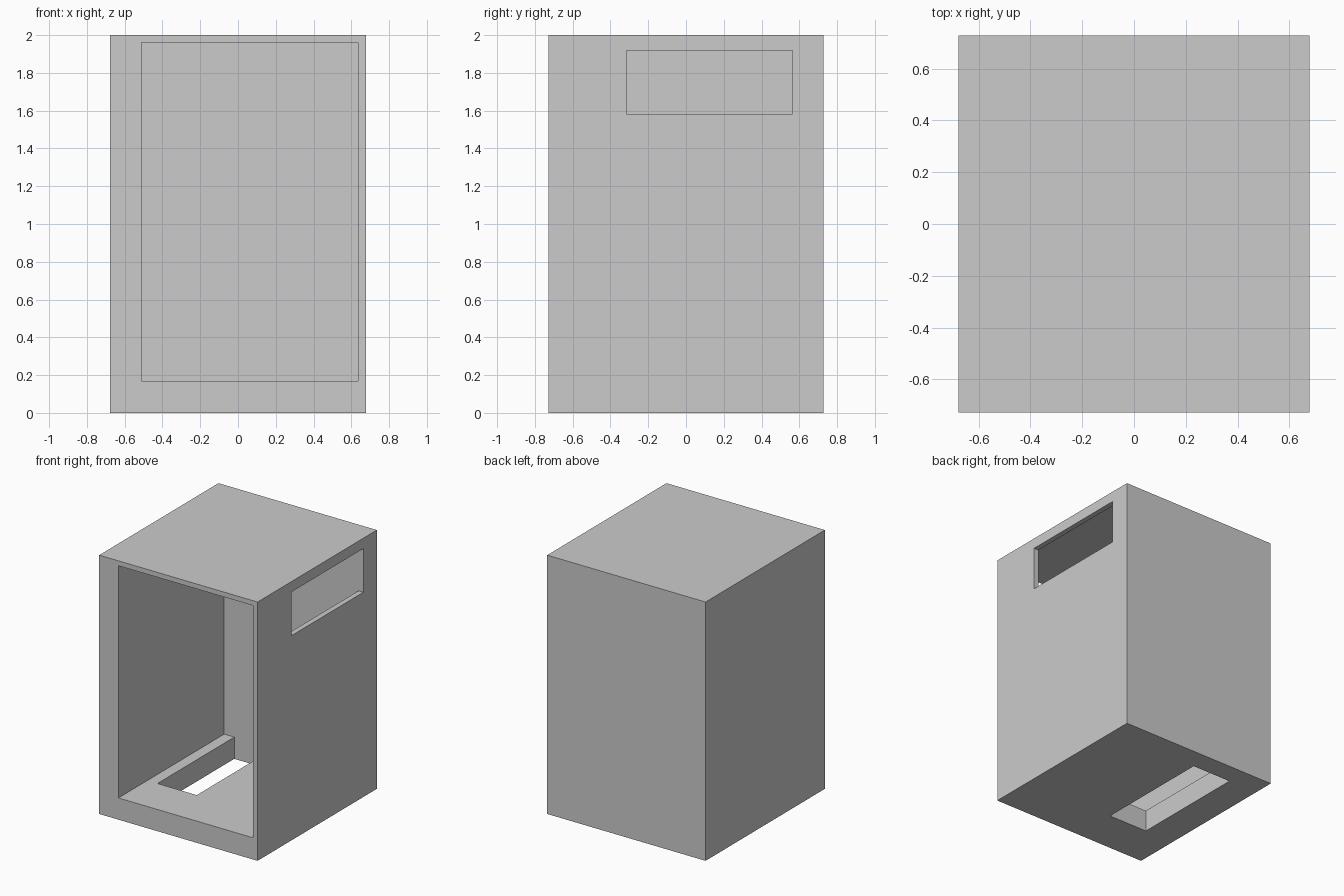
import bpy

if "Cube" in bpy.data.objects:
    bpy.data.objects.remove(bpy.data.objects["Cube"])


def box(name, lo, hi):
    """Axis-aligned box between two corners."""
    bpy.ops.mesh.primitive_cube_add(size=1, location=[(a + b) / 2 for a, b in zip(lo, hi)])
    ob = bpy.context.object
    ob.name = name
    ob.scale = [b - a for a, b in zip(lo, hi)]
    bpy.ops.object.transform_apply(location=True, rotation=False, scale=True)
    return ob


def carve(target, lo, hi):
    """Cut a box-shaped opening and discard the cutter."""
    cutter = box("cutter", lo, hi)
    cutter.hide_render = True
    mod = target.modifiers.new("opening", 'BOOLEAN')
    mod.operation = 'DIFFERENCE'
    mod.solver = 'EXACT'
    mod.object = cutter
    bpy.context.view_layer.objects.active = target
    bpy.ops.object.modifier_apply(modifier=mod.name)
    bpy.data.objects.remove(cutter, do_unlink=True)


W, D, H = 0.677, 0.728, 2.0
BACK = 0.563  # inner face of the back wall

# Outer cabinet block
cabinet = box("cabinet_shell", (-W, -D, 0), (W, D, H))

# Main cavity, open at the front
carve(cabinet, (-0.512, -D - 0.2, 0.168), (0.636, BACK, 1.962))

# Window through the thin right wall, flush with the back wall
carve(cabinet, (0.4, -0.315, 1.582), (W + 0.2, BACK, 1.919))

# Slot through the floor, flush with the back wall
carve(cabinet, (-0.426, -0.375, -0.2), (-0.09, BACK, 0.4))
